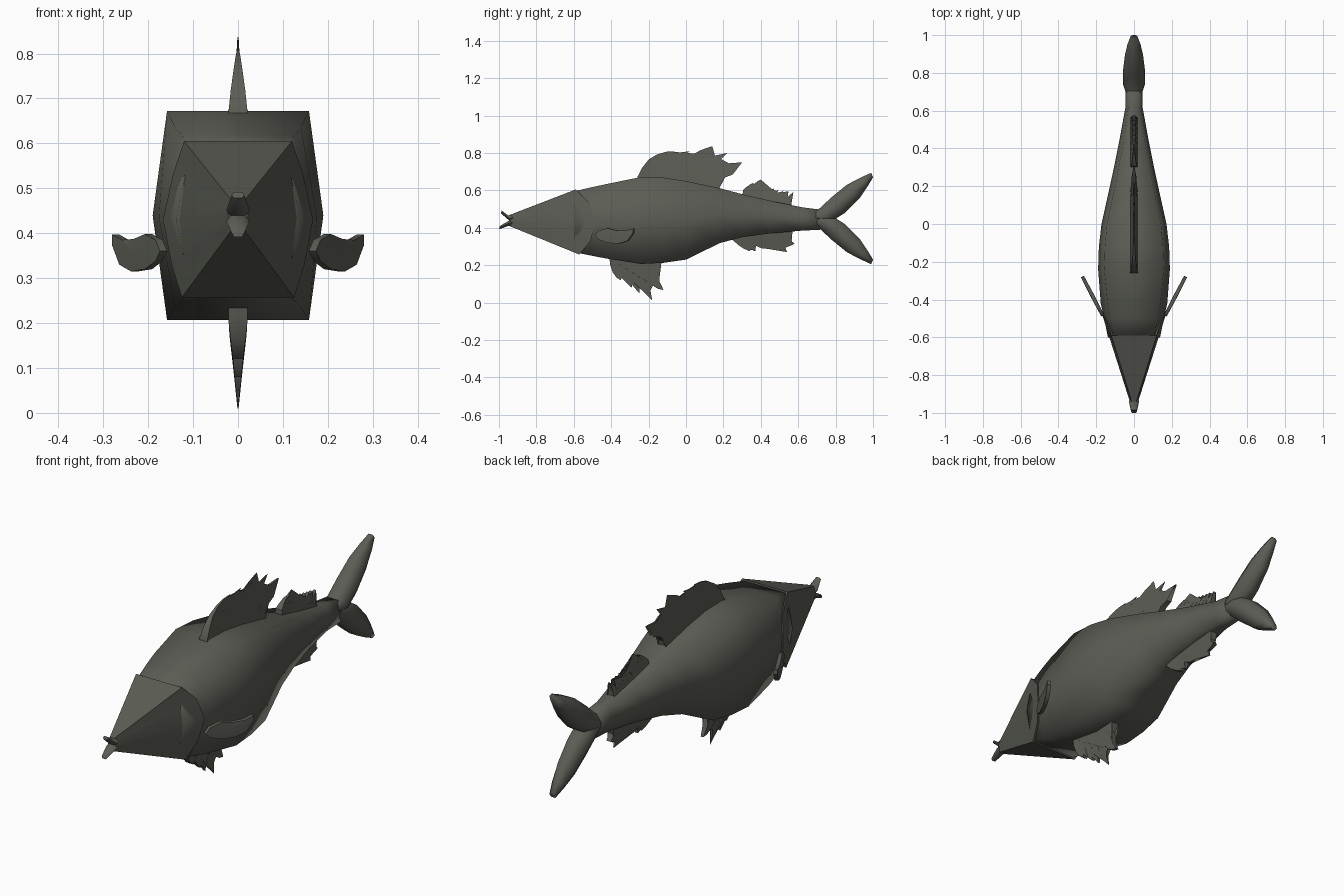
import bpy, bmesh, math

skin = bpy.data.materials.new("dark olive grey")
skin.diffuse_color = (0.105, 0.11, 0.09, 1)


def finish(name, bm, angle=None):
    bmesh.ops.recalc_face_normals(bm, faces=bm.faces)
    me = bpy.data.meshes.new(name)
    bm.to_mesh(me)
    bm.free()
    me.materials.append(skin)
    ob = bpy.data.objects.new(name, me)
    bpy.context.collection.objects.link(ob)
    bpy.ops.object.select_all(action='DESELECT')
    ob.select_set(True)
    bpy.context.view_layer.objects.active = ob
    bpy.ops.object.shade_smooth_by_angle(angle=math.radians(angle or 40))
    return ob


def loft(name, rings, angle=100):
    """Skin half rings of (x, y, z), top to bottom, mirrored across x."""
    bm = bmesh.new()
    loops = []
    for half in rings:
        full = half + [(-x, y, z) for x, y, z in reversed(half)]
        loops.append([bm.verts.new(p) for p in full])
    n = len(loops[0])
    for a, b in zip(loops, loops[1:]):
        for i in range(n):
            j = (i + 1) % n
            bm.faces.new((a[i], a[j], b[j], b[i]))
    bm.faces.new(loops[0])
    bm.faces.new(loops[-1])
    return finish(name, bm, angle)


def hexa(y0, z0, y1, z1, w, wm, mid=0.5):
    """Six sided section between a top and a bottom point."""
    ym, zm = y0 + (y1 - y0) * mid, z0 + (z1 - z0) * mid
    return [(w, y0, z0), (wm, ym, zm), (w, y1, z1)]


# Body: y, top, bottom, edge half width, middle half width
body = [(-0.60, 0.595, 0.27, 0.105, 0.138), (-0.50, 0.618, 0.25, 0.126, 0.158),
        (-0.42, 0.635, 0.235, 0.14, 0.176), (-0.24, 0.672, 0.207, 0.158, 0.19),
        (-0.12, 0.668, 0.213, 0.154, 0.186), (0.0, 0.65, 0.23, 0.143, 0.172),
        (0.18, 0.612, 0.318, 0.105, 0.132), (0.30, 0.58, 0.35, 0.082, 0.106),
        (0.45, 0.545, 0.37, 0.054, 0.076), (0.62, 0.51, 0.385, 0.03, 0.045),
        (0.72, 0.497, 0.39, 0.03, 0.045)]
loft("body", [hexa(y, t, y, b, w, m) for y, t, b, w, m in body])

# Head with a curved, overhanging gill edge
rim = [(0.12, -0.59, 0.605), (0.145, -0.515, 0.53), (0.167, -0.485, 0.43),
       (0.148, -0.51, 0.33), (0.125, -0.57, 0.257)]
inner = [(x * 0.9, y, 0.43 + (z - 0.43) * 0.9) for x, y, z in rim]
nose = [(0.012, -0.94, 0.47), (0.018, -0.94, 0.455), (0.022, -0.94, 0.44),
        (0.018, -0.945, 0.425), (0.012, -0.945, 0.41)]
loft("head", [inner, rim, nose], 50)

# Lips
loft("upper_lip", [hexa(-0.92, 0.475, -0.92, 0.43, 0.012, 0.024),
                   hexa(-0.95, 0.466, -0.94, 0.435, 0.014, 0.026),
                   hexa(-0.985, 0.492, -0.99, 0.478, 0.009, 0.014)], 60)
loft("lower_lip", [hexa(-0.92, 0.45, -0.92, 0.405, 0.012, 0.024),
                   hexa(-0.94, 0.442, -0.95, 0.41, 0.014, 0.026),
                   hexa(-0.995, 0.41, -1.0, 0.392, 0.009, 0.014)], 60)

# Tail lobes: trailing/leading edge points and widths
upper = [(0.68, 0.495, 0.70, 0.41, 0.025, 0.042), (0.71, 0.50, 0.77, 0.43, 0.03, 0.058),
         (0.78, 0.565, 0.85, 0.48, 0.025, 0.058), (0.86, 0.63, 0.93, 0.56, 0.02, 0.048),
         (0.93, 0.667, 0.97, 0.62, 0.015, 0.035), (0.99, 0.694, 1.0, 0.67, 0.01, 0.018)]
loft("upper_tail_lobe", [hexa(*s) for s in upper], 70)
loft("lower_tail_lobe", [hexa(y0, 0.9 - z0, y1, 0.9 - z1, w, m)
                         for y0, z0, y1, z1, w, m in upper], 70)


def fin(name, base, lead, spikes, reach, bulge):
    """Wedge thin towards the tips; spikes are (tip y, z, notch y, z)."""
    (ya, za), (yb, zb) = base
    pts = [(ya, za)] + lead
    for ty, tz, ny, nz in spikes:
        py, pz = pts[-1]
        for f in (0.35, 0.7):
            k = bulge * 4 * f * (1 - f)
            pts.append((py + (ty - py) * f - abs(k) * 0.5, pz + (tz - pz) * f + k))
        pts.append((ty, tz))
        pts.append(((ty + ny) / 2 - abs(bulge) * 0.3, (tz + nz) / 2 + bulge * 0.8))
        pts.append((ny, nz))
    pts.append((yb, zb))
    bm = bmesh.new()
    face = bm.faces.new([bm.verts.new((0, y, z)) for y, z in pts])
    bmesh.ops.triangulate(bm, faces=[face])
    old = list(bm.verts)
    new = bmesh.ops.extrude_face_region(bm, geom=list(bm.faces), use_keep_orig=True)["geom"]
    for v in old + [g for g in new if isinstance(g, bmesh.types.BMVert)]:
        h = abs(v.co.z - (za + (zb - za) * (v.co.y - ya) / (yb - ya)))
        t = 0.021 * min(1, max(0.06, 1.2 - 1.2 * h / reach))
        v.co.x = -t if v in old else t
    return finish(name, bm, 30)


fin("front_dorsal_fin", [(-0.26, 0.65), (0.17, 0.595)],
    [(-0.26, 0.672), (-0.235, 0.72), (-0.20, 0.765)],
    [(-0.06, 0.81, -0.12, 0.755), (0.02, 0.81, -0.05, 0.73), (0.14, 0.837, 0.02, 0.72),
     (0.22, 0.80, 0.08, 0.70), (0.30, 0.75, 0.13, 0.67), (0.25, 0.685, 0.175, 0.635)],
    0.2, 0.012)
fin("rear_dorsal_fin", [(0.30, 0.56), (0.56, 0.505)], [(0.305, 0.60)],
    [(0.36, 0.64, 0.345, 0.615), (0.40, 0.658, 0.37, 0.61), (0.42, 0.64, 0.395, 0.598),
     (0.44, 0.618, 0.425, 0.575)]
    + [(0.47 + 0.026 * i, 0.61 - 0.005 * i, 0.455 + 0.025 * i, 0.568 - 0.008 * i)
       for i in range(5)], 0.12, 0.004)
fin("belly_fin", [(-0.41, 0.24), (-0.13, 0.225)], [(-0.405, 0.20)],
    [(-0.35, 0.12, -0.33, 0.165), (-0.29, 0.08, -0.285, 0.145), (-0.25, 0.05, -0.24, 0.125),
     (-0.18, 0.01, -0.20, 0.12), (-0.12, 0.068, -0.155, 0.175)], 0.22, -0.012)
fin("rear_belly_fin", [(0.24, 0.36), (0.57, 0.39)], [(0.25, 0.335)],
    [(0.34, 0.275, 0.35, 0.295), (0.37, 0.275, 0.375, 0.31), (0.42, 0.29, 0.42, 0.31),
     (0.54, 0.27, 0.53, 0.30), (0.58, 0.315, 0.56, 0.345)], 0.13, -0.006)

# Side fins: domed plates swept outward
outline = [(-0.485, 0.36), (-0.465, 0.385), (-0.42, 0.398), (-0.37, 0.387), (-0.32, 0.385),
           (-0.28, 0.397), (-0.278, 0.375), (-0.31, 0.33), (-0.36, 0.315), (-0.42, 0.32),
           (-0.465, 0.338)]
for side, label in ((1, "right"), (-1, "left")):
    bm = bmesh.new()
    edge = [[], []]
    for k, off in enumerate((-0.008, 0.008)):
        for y, z in outline:
            edge[k].append(bm.verts.new((side * (0.168 + (y + 0.48) * 0.52 + off), y - off * 0.5, z)))
        hub = bm.verts.new((side * (0.215 + off * 1.5), -0.39, 0.357))
        for i in range(len(outline)):
            bm.faces.new((edge[k][i - 1], edge[k][i], hub))
    for i in range(len(outline)):
        bm.faces.new((edge[0][i - 1], edge[0][i], edge[1][i], edge[1][i - 1]))
    finish(label + "_side_fin", bm, 40)
